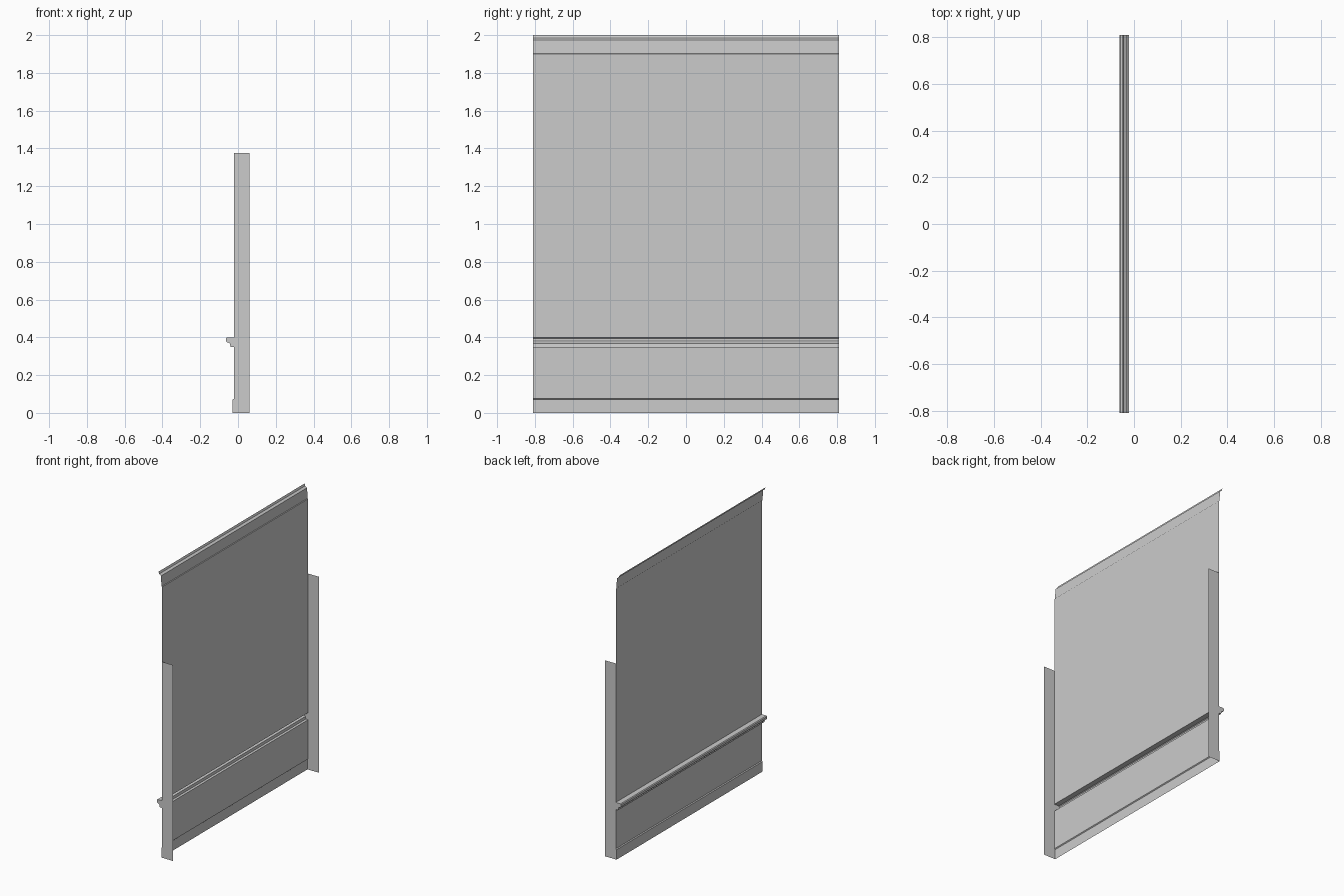
import bpy

if "Cube" in bpy.data.objects:
    bpy.data.objects.remove(bpy.data.objects["Cube"], do_unlink=True)

HALF = 0.81      # half of the panel width along y
FACE = -0.022    # plane of the flat wall sheet
BASE = -0.028    # plane of the baseboard
BACK = 0.062     # rear edge of the side returns

paint = bpy.data.materials.new("plain grey")
paint.use_nodes = True
grey = (0.6, 0.6, 0.6, 1)
paint.diffuse_color = grey
paint.node_tree.nodes["Principled BSDF"].inputs["Base Color"].default_value = grey


def add_object(name, verts, faces):
    mesh = bpy.data.meshes.new(name)
    mesh.from_pydata(verts, [], faces)
    mesh.materials.append(paint)
    obj = bpy.data.objects.new(name, mesh)
    bpy.context.collection.objects.link(obj)
    return obj


def strip(name, profile):
    """Sweep an open x-z profile across the panel width as a thin sheet."""
    verts = [(x, y, z) for y in (-HALF, HALF) for x, z in profile]
    n = len(profile)
    faces = [(i, i + 1, n + i + 1, n + i) for i in range(n - 1)]
    return add_object(name, verts, faces)


# Profiles run from bottom to top
baseboard = [(BASE, 0), (BASE, 0.07), (FACE, 0.075)]
rail = [(FACE, 0.35), (-0.040, 0.35), (-0.043, 0.368), (-0.057, 0.374),
        (-0.063, 0.38), (-0.063, 0.395), (-0.058, 0.40), (FACE, 0.40)]
crown = [(FACE, 1.90), (-0.027, 1.902), (-0.031, 1.975),
         (-0.045, 1.985), (-0.050, 2.0)]

# Wall sheet and mouldings
strip("baseboard", baseboard)
strip("lower_panel", [baseboard[-1], rail[0]])
strip("chair_rail", rail)
strip("upper_panel", [rail[-1], crown[0]])
strip("crown_moulding", crown)

# Side returns close both ends and follow the moulding outline
outline = baseboard + rail + [(FACE, 1.375), (BACK, 1.375), (BACK, 0)]
for name, y in (("front_side_return", -HALF), ("back_side_return", HALF)):
    order = list(range(len(outline)))
    if y < 0:
        order.reverse()
    add_object(name, [(x, y, z) for x, z in outline], [order])
